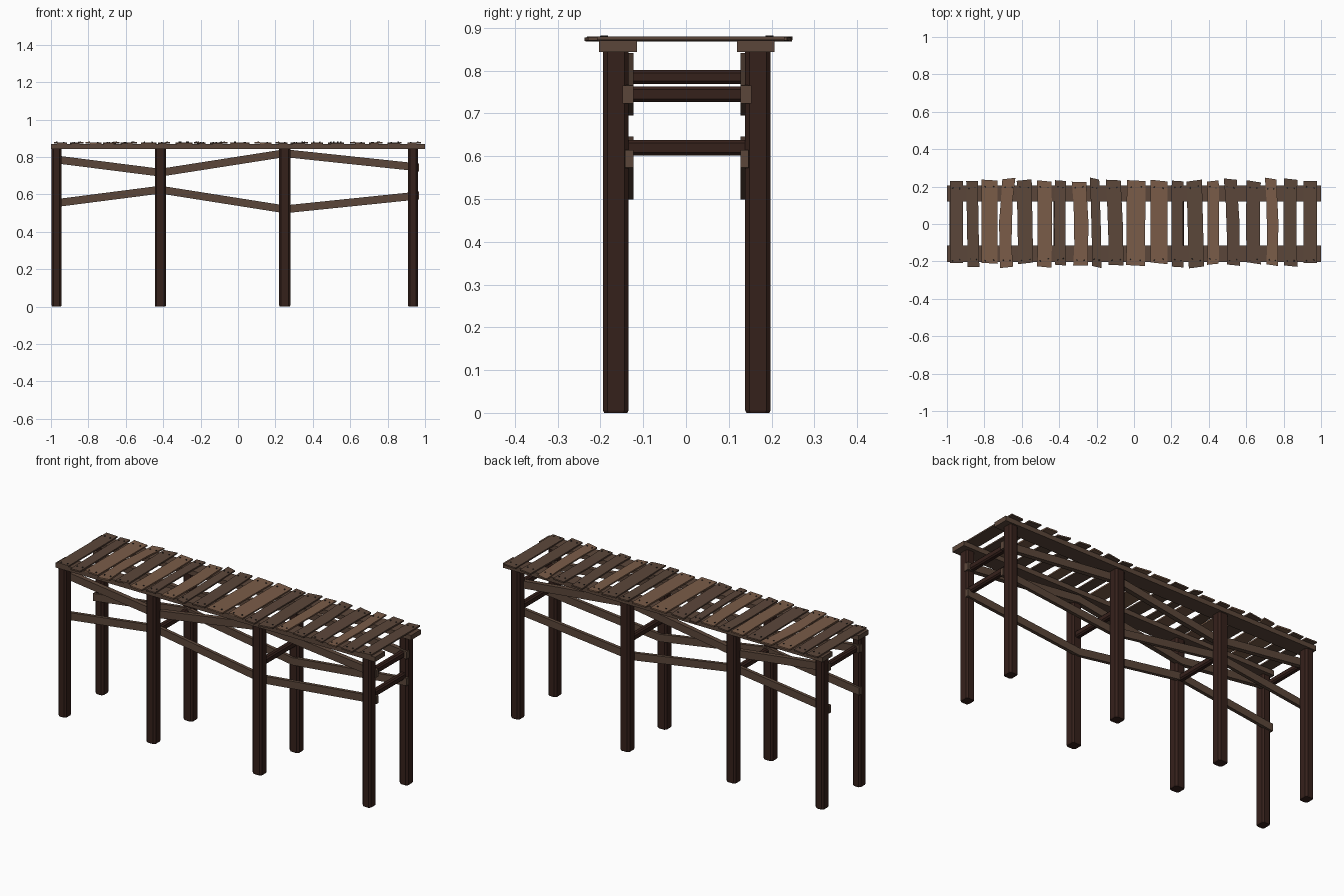
import bpy, bmesh, math, random
from mathutils import Vector

if "Cube" in bpy.data.objects:
    bpy.data.objects.remove(bpy.data.objects["Cube"])

random.seed(4)


def material(name, rgb):
    m = bpy.data.materials.new(name)
    m.diffuse_color = (*rgb, 1)
    m.use_nodes = True
    m.node_tree.nodes["Principled BSDF"].inputs["Base Color"].default_value = m.diffuse_color
    return m


POST = material("dark_post_wood", (0.036, 0.015, 0.011))
BEAM = material("brown_wood", (0.105, 0.062, 0.042))
LIGHT = material("light_plank_wood", (0.195, 0.107, 0.065))
NAIL = material("nail_metal", (0.03, 0.025, 0.022))


def finish(bm, name, mat):
    bmesh.ops.recalc_face_normals(bm, faces=bm.faces)
    me = bpy.data.meshes.new(name)
    bm.to_mesh(me)
    bm.free()
    me.materials.append(mat)
    ob = bpy.data.objects.new(name, me)
    bpy.context.collection.objects.link(ob)
    return ob


def loft(rings, name, mat):
    """Join equal-sized rings of points into a closed solid."""
    bm = bmesh.new()
    rs = [[bm.verts.new(p) for p in r] for r in rings]
    n = len(rs[0])
    for a, b in zip(rs, rs[1:]):
        for i in range(n):
            bm.faces.new((a[i], a[(i + 1) % n], b[(i + 1) % n], b[i]))
    bm.faces.new(rs[0])
    bm.faces.new(rs[-1][::-1])
    return finish(bm, name, mat)


def chamfered(w, h, c):
    """Rectangle outline with cut corners."""
    a, b = w / 2, h / 2
    return [(a - c, -b), (a, -b + c), (a, b - c), (a - c, b),
            (-a + c, b), (-a, b - c), (-a, -b + c), (-a + c, -b)]


def box(x0, x1, y0, y1, z0, z1, name, mat):
    loft([[(x, y0, z0), (x, y1, z0), (x, y1, z1), (x, y0, z1)] for x in (x0, x1)], name, mat)


YOFF = 0.002
posts_x = [(-0.97, 0.052), (-0.415, 0.06), (0.25, 0.06), (0.936, 0.054)]

for side, s in (("front", -1), ("back", 1)):
    # posts with chamfered corners
    for i, (x, w) in enumerate(posts_x):
        sec = chamfered(w, 0.06, 0.01)
        loft([[(x + u * k, YOFF + s * 0.166 + v * k, z) for u, v in sec]
              for z, k in ((0, 0.9), (0.006, 1), (0.85, 1))], f"{side}_post_{i + 1}", POST)
    # long beam under the deck
    y = YOFF + s * 0.161
    box(-1, 1, y - 0.044, y + 0.044, 0.843, 0.870, f"{side}_deck_beam", BEAM)
    # zigzag rails on the inside of the posts
    for label, yo, path in (
            ("upper", 0.151, [(-0.998, 0.790), (-0.415, 0.716), (0.25, 0.820), (0.967, 0.744)]),
            ("lower", 0.144, [(-0.998, 0.550), (-0.415, 0.625), (0.25, 0.520), (0.967, 0.594)])):
        ya, yb = YOFF + s * yo, YOFF + s * 0.125
        loft([[(x, ya, z - 0.021), (x, yb, z - 0.021), (x, yb, z + 0.021), (x, ya, z + 0.021)]
              for x, z in path], f"{side}_{label}_rail", BEAM)

# cross bars between the post pairs
for i, (x, z, h) in enumerate([(-0.97, 0.785, 0.032), (-0.415, 0.62, 0.036), (0.25, 0.62, 0.036),
                               (0.936, 0.745, 0.036), (0.936, 0.62, 0.036)]):
    sec = chamfered(0.032, h, 0.007)
    loft([[(x + u, y + YOFF, z + v) for u, v in sec] for y in (-0.15, 0.15)],
         f"cross_bar_{i + 1}", POST)

# deck planks: centre x, width, y max, y min, top shift, middle shift, is light
planks = [
    (-0.950, 0.070, 0.230, -0.208, 0, 0, 0), (-0.862, 0.062, 0.230, -0.230, -.004, 0, 0),
    (-0.773, 0.085, 0.235, -0.210, 0, 0, 1), (-0.675, 0.070, 0.243, -0.232, .006, -.012, 1),
    (-0.583, 0.080, 0.235, -0.210, -.004, 0, 0), (-0.480, 0.078, 0.230, -0.230, 0, .004, 1),
    (-0.393, 0.060, 0.232, -0.220, 0, -.004, 0), (-0.290, 0.078, 0.225, -0.222, -.004, .008, 1),
    (-0.205, 0.050, 0.243, -0.230, -.006, .002, 0), (-0.103, 0.080, 0.235, -0.220, -.008, .003, 0),
    (0.010, 0.100, 0.232, -0.222, .002, 0, 1), (0.133, 0.092, 0.232, -0.210, 0, 0, 1),
    (0.233, 0.062, 0.230, -0.230, 0, -.002, 0), (0.328, 0.082, 0.232, -0.232, -.006, 0, 0),
    (0.422, 0.062, 0.230, -0.215, 0, .002, 1), (0.523, 0.070, 0.240, -0.220, -.008, .006, 0),
    (0.640, 0.076, 0.228, -0.210, 0, -.004, 0), (0.735, 0.062, 0.243, -0.220, -.004, .006, 1),
    (0.838, 0.072, 0.240, -0.225, 0, -.004, 0), (0.943, 0.072, 0.230, -0.208, 0, 0, 0)]

for n, (x, w, y1, y0, top, mid, light) in enumerate(planks):
    skew = random.uniform(-0.006, 0.006) if n % 19 else 0
    tilt = random.uniform(-0.002, 0.002)
    rings = []
    for t in (0, 0.25, 0.5, 0.75, 1):
        cx = x + top * (2 * t - 1) + mid * math.sin(math.pi * t)
        y = y0 + (y1 - y0) * t
        e = skew * abs(2 * t - 1)
        hw = w / 2 - (abs(mid) * 0.3 if t in (0.25, 0.75) else 0)
        rings.append([(cx - hw, y - e, 0.870 - tilt), (cx + hw, y + e, 0.870 + tilt),
                      (cx + hw, y + e, 0.878 + tilt), (cx - hw, y - e, 0.878 - tilt)])
    loft(rings, f"deck_plank_{n + 1}", LIGHT if light else BEAM)
    # two nail heads at each end of the plank
    bm = bmesh.new()
    for sy in (-1, 1):
        for sx in (-1, 1):
            r = bmesh.ops.create_cone(bm, cap_ends=True, segments=8, radius1=0.0045,
                                      radius2=0.0035, depth=0.006)
            cx = x + sy * top + sx * w * 0.26
            bmesh.ops.translate(bm, verts=r["verts"], vec=Vector(
                (cx, YOFF + sy * 0.193 + random.uniform(-.006, .006), 0.8785 + tilt * sx * 0.5)))
    finish(bm, f"plank_nails_{n + 1}", NAIL)
